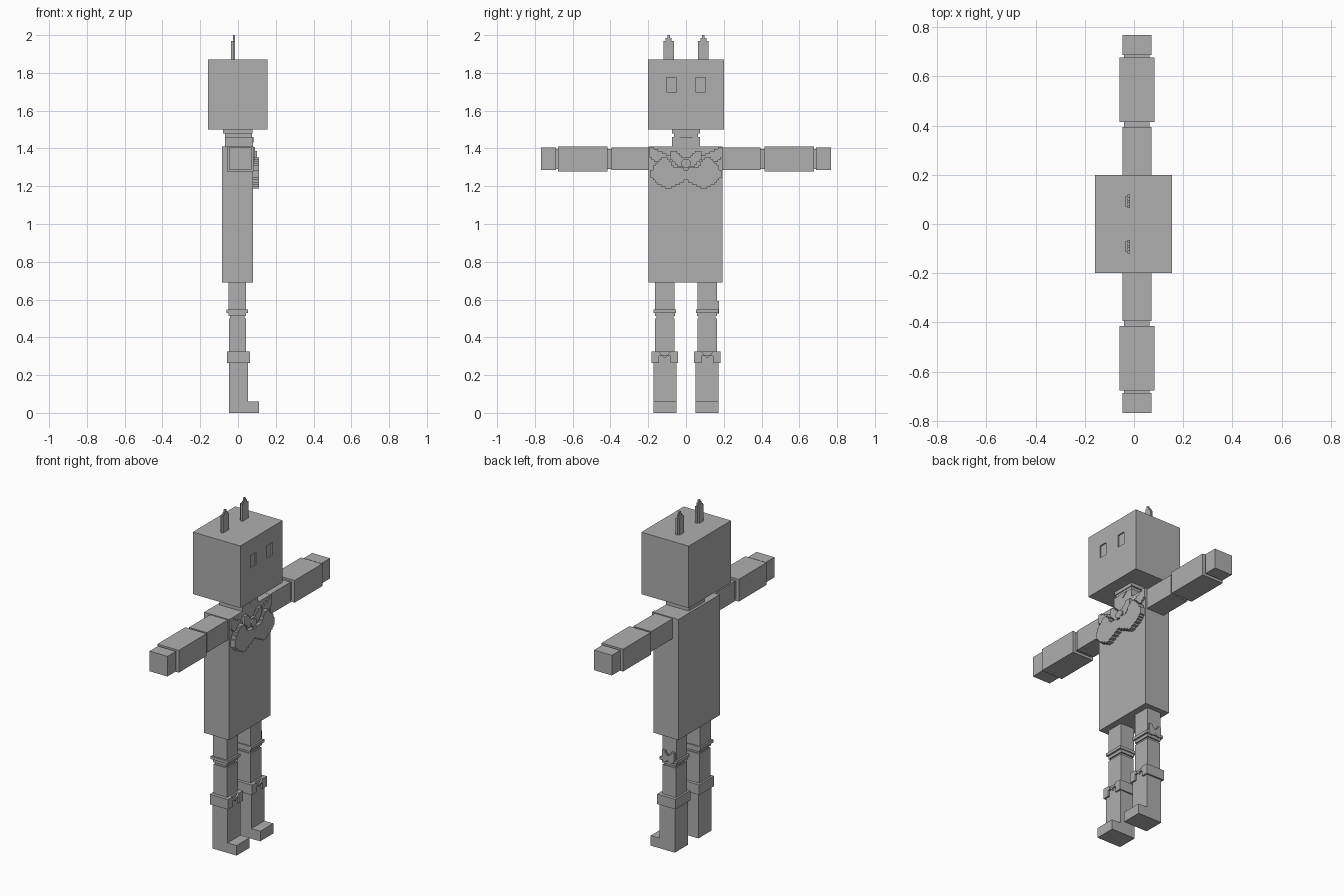
import bpy, bmesh, math

grey = bpy.data.materials.new("mid grey")
grey.diffuse_color = (0.43, 0.43, 0.43, 1)


def finish(name, bm):
    bmesh.ops.recalc_face_normals(bm, faces=bm.faces)
    me = bpy.data.meshes.new(name)
    bm.to_mesh(me)
    bm.free()
    ob = bpy.data.objects.new(name, me)
    me.materials.append(grey)
    bpy.context.collection.objects.link(ob)
    return ob


def box(name, x, y, z):
    bm = bmesh.new()
    bmesh.ops.create_cube(bm, size=1)
    for v in bm.verts:
        for i, (a, b) in enumerate((x, y, z)):
            v.co[i] = a if v.co[i] < 0 else b
    return finish(name, bm)


def plate(name, pts, a, b, axis="x"):
    """Extrude an outline from a to b: (y, z) along x, or (x, z) along y."""
    bm = bmesh.new()
    face = bm.faces.new([bm.verts.new((a, u, w) if axis == "x" else (u, a, w))
                         for u, w in pts])
    ext = bmesh.ops.extrude_face_region(bm, geom=[face])
    move = (b - a, 0, 0) if axis == "x" else (0, b - a, 0)
    bmesh.ops.translate(bm, vec=move,
                        verts=[g for g in ext["geom"] if isinstance(g, bmesh.types.BMVert)])
    return finish(name, bm)


def lerp(pts, t):
    for (a, p), (b, q) in zip(pts, pts[1:]):
        if a <= t <= b:
            return p + (q - p) * (t - a) / (b - a)
    return pts[-1][1]


def stepped(top, bottom, width, n):
    """Symmetric pixel-edged outline from top and bottom curves over |y|."""
    step = width / n
    snap = lambda v: round(v / step) * step
    cols = [(i * step, (i + 1) * step) for i in range(-n, n)]
    lo, hi = [], []
    for a, b in cols:
        m = abs(a + b) / 2
        zl, zh = snap(lerp(bottom, m)), snap(lerp(top, m))
        lo += [(a, zl), (b, zl)]
        hi += [(a, zh), (b, zh)]
    out = []
    for p in lo + hi[::-1]:
        if not out or math.dist(p, out[-1]) > 1e-6:
            out.append(p)
    return out


# Head with recessed eyes
head = box("head", (-0.158, 0.155), (-0.2, 0.2), (1.5, 1.87))
for s in (-1, 1):
    cutter = box("eye_cutter", (0.147, 0.2), sorted((s * 0.05, s * 0.102)), (1.7, 1.775))
    cutter.hide_render = True
    cutter.hide_viewport = True
    mod = head.modifiers.new("eye_socket", "BOOLEAN")
    mod.operation = "DIFFERENCE"
    mod.object = cutter

# Ears: a pointed outer shell with a smaller layer behind
for s in (-1, 1):
    c = s * 0.092
    ear = [(-0.028, 1.865), (0.028, 1.865), (0.028, 1.97), (0.016, 1.97), (0.016, 1.985),
           (0.006, 1.985), (0.006, 2.0), (-0.006, 2.0), (-0.006, 1.985),
           (-0.016, 1.985), (-0.016, 1.97), (-0.028, 1.97)]
    plate("ear", [(c + y, z) for y, z in ear], -0.027, -0.016)
    box("ear_inner", (-0.037, -0.027), (c - 0.02, c + 0.02), (1.865, 1.97))

# Neck, choker and collar
box("neck", (-0.068, 0.073), (-0.064, 0.064), (1.4, 1.5))
box("choker", (-0.08, 0.078), (-0.073, 0.073), (1.48, 1.5))
box("collar", (-0.07, 0.08), (-0.073, 0.073), (1.4, 1.46))
plate("collar_point", [(-0.035, 1.46), (-0.02, 1.445), (0, 1.432), (0.02, 1.445), (0.035, 1.46)],
      0.078, 0.083)

# Torso
box("torso", (-0.085, 0.08), (-0.198, 0.193), (0.69, 1.41))

# Scarf with two lobes and a knot
scarf = stepped([(0, 1.29), (0.06, 1.30), (0.11, 1.36), (0.14, 1.345), (0.19, 1.28)],
                [(0, 1.235), (0.06, 1.2), (0.1, 1.185), (0.15, 1.215), (0.19, 1.255)], 0.187, 17)
plate("scarf", scarf, 0.079, 0.111)
shoulder = stepped([(0, 1.345), (0.06, 1.345), (0.19, 1.41)],
                   [(0, 1.28), (0.1, 1.29), (0.19, 1.35)], 0.193, 17)
plate("scarf_shoulder", shoulder, 0.079, 0.089)
bow = stepped([(0, 1.345), (0.03, 1.36), (0.05, 1.39), (0.085, 1.385)],
              [(0, 1.3), (0.03, 1.3), (0.05, 1.31), (0.085, 1.35)], 0.083, 7)
plate("scarf_bow", bow, 0.085, 0.1)
knot = [(0.028 * math.cos(i * math.pi / 4 + math.pi / 8),
         1.322 + 0.024 * math.sin(i * math.pi / 4 + math.pi / 8)) for i in range(8)]
plate("scarf_knot", knot, 0.085, 0.108)

for s in (-1, 1):
    span = lambda a, b: sorted((s * a, s * b))
    # Arms
    box("upper_arm", (-0.047, 0.071), span(0.185, 0.395), (1.285, 1.405))
    box("elbow", (-0.04, 0.063), span(0.39, 0.42), (1.292, 1.398))
    box("forearm", (-0.058, 0.083), span(0.415, 0.677), (1.277, 1.41))
    box("wrist", (-0.04, 0.063), span(0.67, 0.692), (1.292, 1.398))
    box("hand", (-0.047, 0.071), span(0.687, 0.767), (1.285, 1.405))

    # Legs with garter
    box("thigh", (-0.05, 0.042), span(0.06, 0.163), (0.545, 0.695))
    box("garter", (-0.06, 0.053), span(0.052, 0.172), (0.53, 0.547))
    box("garter_lower", (-0.05, 0.042), span(0.058, 0.165), (0.512, 0.532))
    box("knee", (-0.042, 0.035), span(0.066, 0.157), (0.495, 0.515))
    box("shin", (-0.047, 0.042), span(0.06, 0.163), (0.26, 0.5))

    # Boot, side profile extruded across
    boot = [(-0.047, 0), (0.112, 0), (0.112, 0.06), (0.053, 0.06), (0.053, 0.27), (-0.047, 0.27)]
    plate("boot", boot, s * 0.05, s * 0.173, axis="y")

    # Boot cuff: back and sides, plus a notched front flap
    box("boot_cuff", (-0.058, 0.053), span(0.042, 0.183), (0.265, 0.325))
    flap = [(-0.07, 0.265), (-0.03, 0.265), (-0.03, 0.3), (-0.012, 0.3), (0, 0.29),
            (0.012, 0.3), (0.03, 0.3), (0.03, 0.265), (0.07, 0.265), (0.07, 0.325),
            (0.03, 0.325), (0.015, 0.305), (-0.015, 0.305), (-0.03, 0.325), (-0.07, 0.325)]
    plate("cuff_flap", [(s * 0.1125 + y, z) for y, z in flap], 0.052, 0.063)

# Small bow on the outside of one leg
garter_bow = stepped([(0, 0.565), (0.015, 0.575), (0.025, 0.598), (0.04, 0.59)],
                     [(0, 0.545), (0.015, 0.53), (0.028, 0.52), (0.04, 0.545)], 0.04, 6)
plate("garter_bow", [(x - 0.004, z) for x, z in garter_bow], 0.161, 0.174, axis="y")
